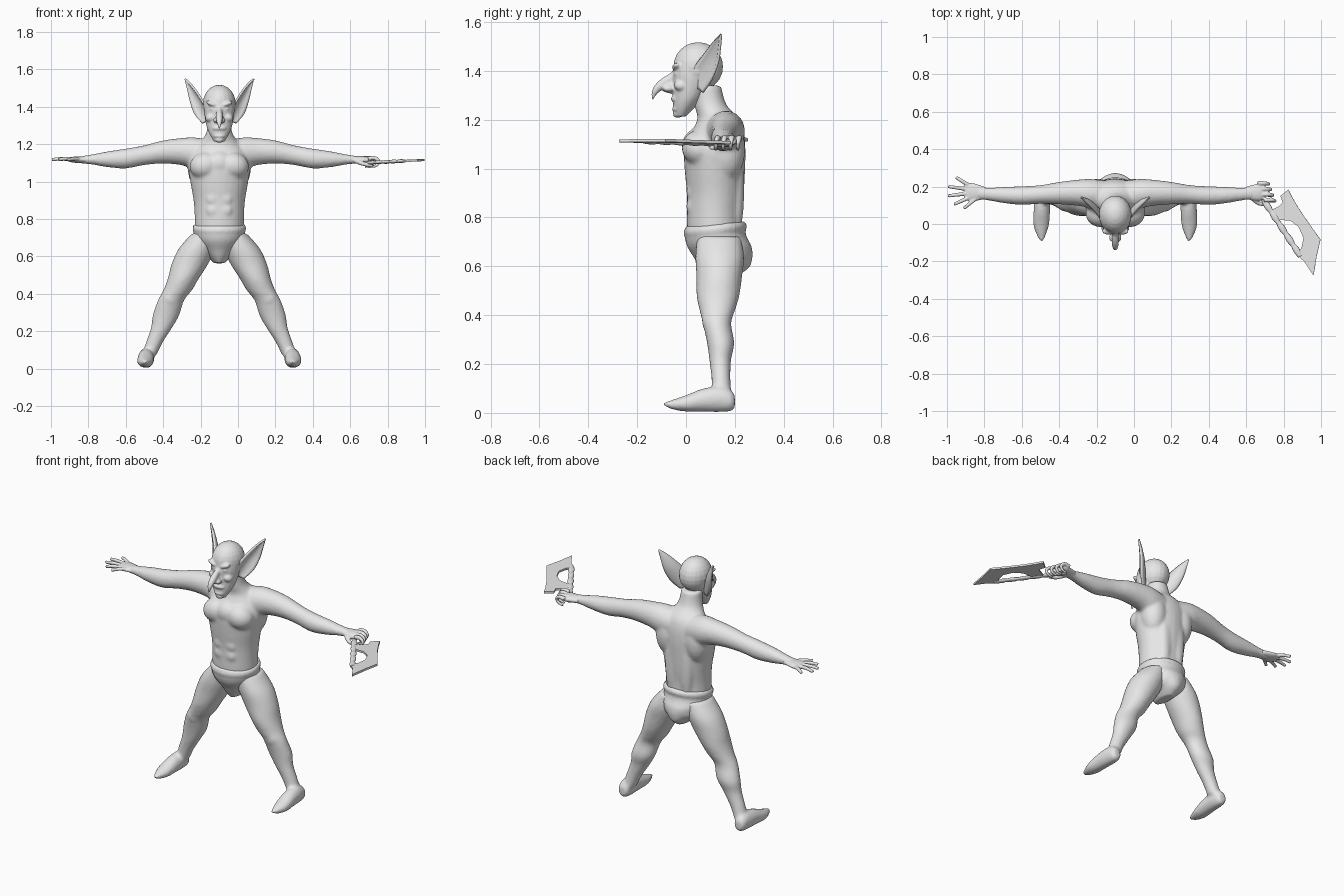
import bpy, bmesh, math
from mathutils import Vector as V, Matrix

grey = bpy.data.materials.new("plain_grey")
grey.diffuse_color = (0.8, 0.8, 0.8, 1)
CX = -0.1                                   # the figure stands left of the origin
AXES = {"X": (V((0, 1, 0)), V((0, 0, 1))), "Y": (V((1, 0, 0)), V((0, 0, 1))),
        "Z": (V((1, 0, 0)), V((0, 1, 0)))}


def finish(bm, name, dx=CX, voxel=0, smooth=3):
    bmesh.ops.recalc_face_normals(bm, faces=bm.faces)
    me = bpy.data.meshes.new(name)
    bm.to_mesh(me)
    bm.free()
    me.materials.append(grey)
    ob = bpy.data.objects.new(name, me)
    bpy.context.collection.objects.link(ob)
    ob.location.x = dx
    for p in me.polygons:
        p.use_smooth = True
    if voxel:                               # fuse the overlapping volumes
        r = ob.modifiers.new("fuse", "REMESH")
        r.mode, r.voxel_size, r.use_smooth_shade = "VOXEL", voxel, True
        s = ob.modifiers.new("soften", "SMOOTH")
        s.factor, s.iterations = 0.5, smooth
    return ob


def curve(rows, sub=4):
    """Catmull-Rom interpolation of number rows."""
    out = []
    for i in range(len(rows) - 1):
        a, b, c, d = (rows[min(max(i + k, 0), len(rows) - 1)] for k in (-1, 0, 1, 2))
        for s in range(sub):
            t = s / sub
            out.append([0.5 * (2 * q + (r - p) * t + (2 * p - 5 * q + 4 * r - u) * t * t
                               + (3 * q - p - 3 * r + u) * t ** 3)
                        for p, q, r, u in zip(a, b, c, d)])
    return out + [list(rows[-1])]


def loft(bm, rows, axis=None, n=20, side=1):
    """Closed skin over rows of x, y, z and two radii; without axis it follows the path."""
    pts = curve(rows)
    rings = []
    for i, (x, y, z, a, b) in enumerate(pts):
        if axis:
            u, v = AXES[axis]
        else:
            t = V(pts[min(i + 1, len(pts) - 1)][:3]) - V(pts[max(i - 1, 0)][:3])
            u = t.cross(V((0, 0, 1)) if abs(t.normalized().z) < 0.95 else V((0, -1, 0))).normalized()
            v = u.cross(t).normalized()
        a, b = max(a, 0.001), max(b, 0.001)
        ring = []
        for k in range(n):
            w = 2 * math.pi * k / n
            p = V((x, y, z)) + u * a * math.cos(w) + v * b * math.sin(w)
            ring.append(bm.verts.new((p.x * side, p.y, p.z)))
        rings.append(ring)
    for r, s in zip(rings, rings[1:]):
        for k in range(n):
            bm.faces.new((r[k], r[(k + 1) % n], s[(k + 1) % n], s[k]))
    bm.faces.new(rings[0])
    bm.faces.new(rings[-1])


def ball(bm, c, r, tilt=0):
    m = Matrix.Translation(c) @ Matrix.Rotation(tilt, 4, "Y") @ Matrix.Diagonal((*r, 1))
    bmesh.ops.create_uvsphere(bm, u_segments=20, v_segments=12, radius=1, matrix=m)


# body: torso, neck, arms, legs and feet
bm = bmesh.new()
loft(bm, [(0, .125, .66, .11, .10), (0, .118, .74, .13, .112), (0, .117, .82, .132, .113),
          (0, .12, .90, .138, .117), (0, .118, 1.0, .155, .124), (0, .118, 1.08, .165, .125),
          (0, .13, 1.15, .15, .107), (0, .132, 1.205, .108, .085), (0, .1, 1.26, .07, .066),
          (0, .085, 1.34, .058, .058)], "Z", 28)
ball(bm, (0, .05, 1.095), (.075, .066, .07))                     # breastbone
for s in (-1, 1):
    ball(bm, (s * .075, .055, 1.085), (.085, .073, .072), s * .25)   # chest
    ball(bm, (s * .095, .165, 1.08), (.075, .078, .13))          # shoulder blade
    ball(bm, (s * .045, .205, .93), (.045, .034, .22))           # back muscle
    for z in (.965, .905, .845):
        ball(bm, (s * .033, .021, z), (.036, .02, .034))         # belly muscles
    loft(bm, [(.04, .15, 1.14, .08, .08), (.13, .162, 1.15, .079, .086), (.2, .167, 1.16, .07, .073),
              (.3, .165, 1.158, .06, .062), (.4, .158, 1.141, .05, .053), (.5, .152, 1.123, .05, .053),
              (.6, .155, 1.119, .043, .042), (.68, .16, 1.118, .034, .027), (.74, .165, 1.116, .034, .02)],
         "X", side=s)                                            # arm
    loft(bm, [(.08, .135, .72, .07, .09), (.12, .138, .64, .098, .1), (.157, .136, .56, .098, .094),
              (.193, .131, .48, .083, .088), (.222, .128, .42, .077, .073), (.258, .127, .365, .07, .058),
              (.285, .142, .285, .071, .056), (.308, .14, .22, .057, .045), (.347, .143, .14, .045, .039),
              (.375, .147, .07, .039, .04)], "Z", side=s)        # leg
    ball(bm, (s * .262, .092, .375), (.04, .027, .04))           # knee
    loft(bm, [(.39, .2, .045, .02, .025), (.39, .185, .05, .034, .043), (.39, .14, .056, .042, .053),
              (.393, .07, .052, .044, .048), (.396, 0, .039, .043, .034), (.396, -.055, .034, .027, .02),
              (.394, -.094, .036, .008, .006)], "Y", side=s)     # foot
finish(bm, "body", voxel=.009, smooth=6)

# head: skull, jaw, face and nose
bm = bmesh.new()
ball(bm, (0, .05, 1.417), (.088, .102, .1))
loft(bm, [(0, .04, 1.43, .084, .09), (0, .025, 1.385, .082, .08), (0, .02, 1.34, .077, .073),
          (0, .008, 1.29, .067, .061), (0, -.008, 1.25, .05, .044), (0, -.022, 1.213, .028, .021)], "Z")
loft(bm, [(0, -.03, 1.405, .014, .015), (0, -.055, 1.378, .015, .016), (0, -.087, 1.353, .019, .02),
          (0, -.115, 1.33, .017, .017), (0, -.131, 1.306, .011, .011), (0, -.137, 1.28, .003, .003)])
ball(bm, (0, -.06, 1.335), (.022, .045, .028))                   # nose base
ball(bm, (0, -.042, 1.285), (.038, .02, .015))                   # upper lip
ball(bm, (0, -.036, 1.243), (.034, .022, .01))                   # lower lip
ball(bm, (0, -.034, 1.224), (.024, .02, .017))                   # chin
for s in (-1, 1):
    ball(bm, (s * .038, -.038, 1.414), (.036, .019, .013), -s * .4)   # brow
    ball(bm, (s * .046, -.02, 1.342), (.03, .03, .024), s * .4)       # cheek
    ball(bm, (s * .02, -.072, 1.327), (.013, .022, .013))             # nostril
    ball(bm, (s * .036, -.036, 1.388), (.015, .014, .009))            # eye
finish(bm, "head", voxel=.0055, smooth=3)

# teeth
bm = bmesh.new()
for x in (-.024, -.009, .009, .024):
    for z, dz in ((1.275, -.016), (1.248, .012)):
        loft(bm, [(x, -.052 + abs(x) * .4, z, .004, .004), (x, -.053 + abs(x) * .4, z + dz, .001, .001)], "Z", 8)
finish(bm, "teeth")

# ears: cupped pointed blades
for s, name in ((-1, "right_ear"), (1, "left_ear")):
    bm = bmesh.new()
    across, out = V((.55, .7, -.45)).normalized(), V((.8, -.6, 0))
    grid = []
    for x, y, z, w, _ in curve([(.07, .05, 1.325, .03, 0), (.097, .073, 1.385, .05, 0),
                                (.128, .106, 1.45, .04, 0), (.158, .127, 1.508, .02, 0),
                                (.184, .142, 1.548, .001, 0)]):
        row = []
        for k in range(9):
            t = k / 4 - 1
            p = V((x, y, z)) + across * w * t + out * w * .45 * (t * t - .5)
            row.append(bm.verts.new((s * p.x, p.y, p.z)))
        grid.append(row)
    for a, b in zip(grid, grid[1:]):
        for k in range(8):
            bm.faces.new((a[k], a[k + 1], b[k + 1], b[k]))
    ob = finish(bm, name)
    m = ob.modifiers.new("thickness", "SOLIDIFY")
    m.thickness, m.offset = .011, 0

# loincloth with rolled waistband
bm = bmesh.new()
loft(bm, [(0, .118, .765, .136, .12), (0, .122, .72, .138, .127), (0, .137, .68, .128, .132),
          (0, .152, .635, .094, .12), (0, .156, .595, .06, .103), (0, .145, .563, .028, .07)], "Z", 28)
ball(bm, (0, .175, .66), (.108, .096, .08))                      # seat
for k in range(48):                                              # waistband
    a = 2 * math.pi * k / 48
    ball(bm, (.126 * math.cos(a), .12 + .112 * math.sin(a), .75 + .013 * math.sin(a)), (.018, .018, .023))
finish(bm, "loincloth", voxel=.008, smooth=4)


def finger(bm, pts, r):
    loft(bm, [(*p, r * (1 - .12 * i), r * (1 - .12 * i)) for i, p in enumerate(pts)], n=12)


# open hand
bm = bmesh.new()
loft(bm, [(-.79, .165, 1.116, .03, .018), (-.83, .168, 1.117, .042, .018), (-.87, .17, 1.117, .05, .017),
          (-.905, .172, 1.117, .042, .011)], "X")
for base, tip in (((-.885, .208), (-.952, .25)), ((-.895, .187), (-.994, .2)),
                  ((-.895, .163), (-.995, .15)), ((-.885, .14), (-.962, .105)), ((-.835, .145), (-.91, .083))):
    mid = [(p + q) / 2 for p, q in zip(base, tip)]
    finger(bm, [(*base, 1.118), (*mid, 1.122), (*tip, 1.117)], .0115)
finish(bm, "open_hand", 0, voxel=.0045, smooth=2)

# gripping hand
bm = bmesh.new()
loft(bm, [(.59, .165, 1.116, .03, .018), (.63, .168, 1.116, .04, .02), (.67, .17, 1.115, .046, .021),
          (.7, .17, 1.113, .038, .016)], "X")
for i in range(4):
    x, y = .662 + .011 * i, .218 - .03 * i
    finger(bm, [(x, y, 1.122), (x + .035, y, 1.126), (x + .058, y - .004, 1.108),
                (x + .045, y - .006, 1.086), (x + .015, y - .006, 1.078)], .0125)
finger(bm, [(.63, .14, 1.11), (.67, .11, 1.095), (.72, .105, 1.085)], .013)
finish(bm, "gripping_hand", 0, voxel=.0045, smooth=2)


# weapon: flat hooked blade and wrapped handle
def level(x):
    return 1.103 + .05 * (x - .75)


bm = bmesh.new()
outline = [(.735, .075), (.775, .095), (.795, .115), (.783, .15), (.826, .184), (.845, .145), (.88, .085),
           (.938, .0), (.997, -.083), (.977, -.17), (.96, -.275), (.91, -.2), (.863, -.158),
           (.895, -.13), (.906, -.075), (.88, -.015), (.835, .018), (.775, .022)]
bm.faces.new([bm.verts.new((x, y, level(x))) for x, y in outline])
bmesh.ops.triangulate(bm, faces=bm.faces)
ob = finish(bm, "weapon_blade", 0)
for p in ob.data.polygons:
    p.use_smooth = False
m = ob.modifiers.new("thickness", "SOLIDIFY")
m.thickness, m.offset = .012, 0

bm = bmesh.new()
rows = []
for i in range(19):
    t = i / 18
    x = .655 + .235 * t
    rows.append((x, .185 - .357 * t, level(x), .017 if i % 3 else .013, .01 if i % 3 else .008))
loft(bm, rows, n=12)
finish(bm, "weapon_handle", 0)
